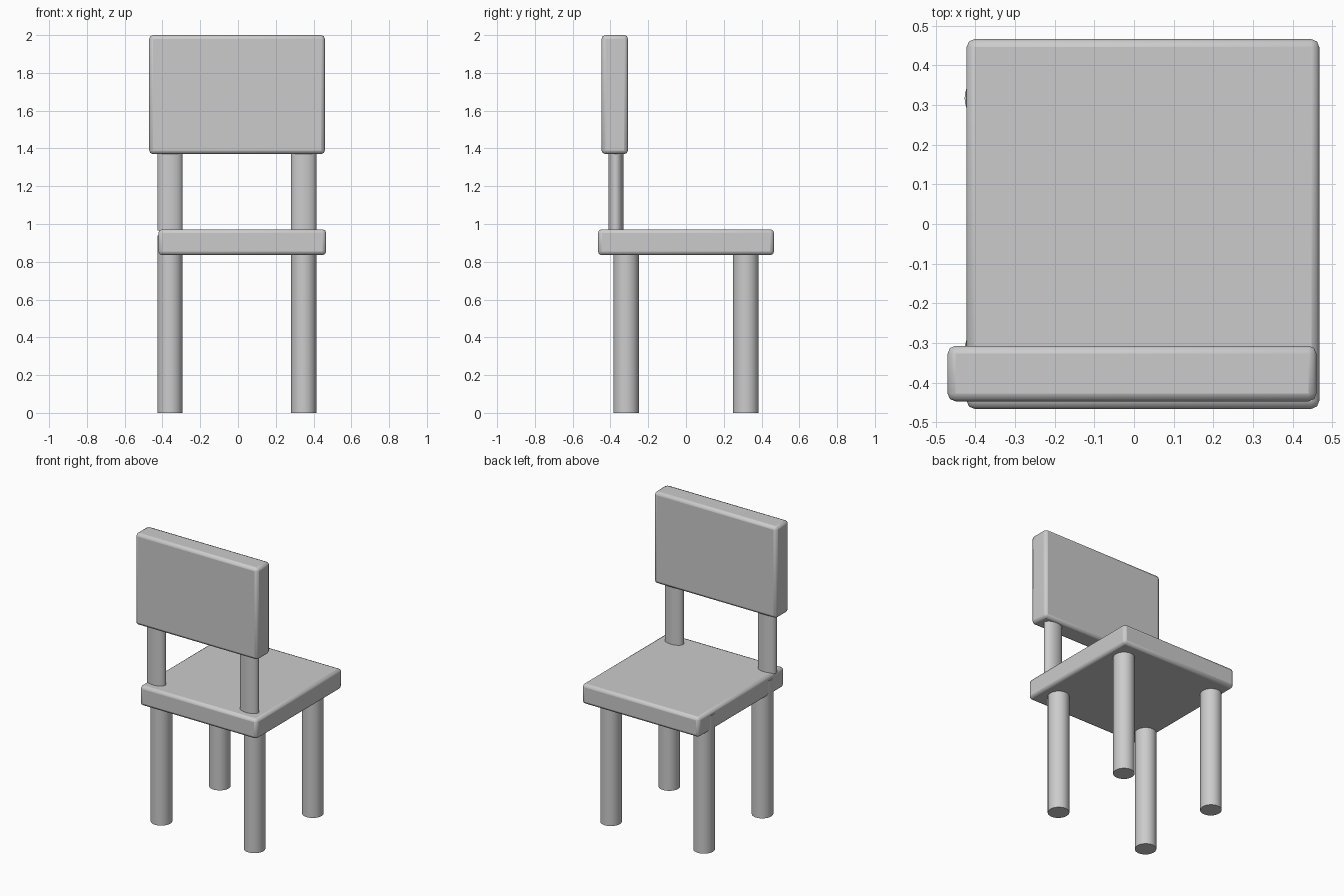
import bpy
import math

if "Cube" in bpy.data.objects:
    bpy.data.objects.remove(bpy.data.objects["Cube"])


def slab(name, lo, hi, bevel=0.02):
    """Rounded box spanning two opposite corners."""
    centre = [(a + b) / 2 for a, b in zip(lo, hi)]
    bpy.ops.mesh.primitive_cube_add(size=1, location=centre)
    ob = bpy.context.object
    ob.name = name
    ob.scale = [b - a for a, b in zip(lo, hi)]
    bpy.ops.object.transform_apply(location=False, rotation=False, scale=True)
    mod = ob.modifiers.new("rounded_edges", 'BEVEL')
    mod.width = bevel
    mod.segments = 2
    bpy.ops.object.shade_smooth_by_angle(angle=math.radians(30))


def rod(name, x, y, z0, z1, rx, ry):
    """Upright round or oval rod."""
    bpy.ops.mesh.primitive_cylinder_add(
        vertices=32, radius=1, depth=1, location=(x, y, (z0 + z1) / 2))
    ob = bpy.context.object
    ob.name = name
    ob.scale = (rx, ry, z1 - z0)
    bpy.ops.object.transform_apply(location=False, rotation=False, scale=True)
    bpy.ops.object.shade_smooth_by_angle(angle=math.radians(30))


# Seat and backrest
slab("seat", (-0.422, -0.466, 0.835), (0.467, 0.466, 0.972))
slab("backrest", (-0.47, -0.447, 1.37), (0.46, -0.307, 2.0))

# Legs and the oval posts that carry the backrest
for side, x in (("left", -0.36), ("right", 0.348)):
    for end, y in (("front", -0.317), ("back", 0.317)):
        rod(f"{end}_{side}_leg", x, y, 0.0, 0.94, 0.067, 0.068)
    rod(f"{side}_backrest_post", x, -0.371, 0.965, 1.42, 0.067, 0.04)
